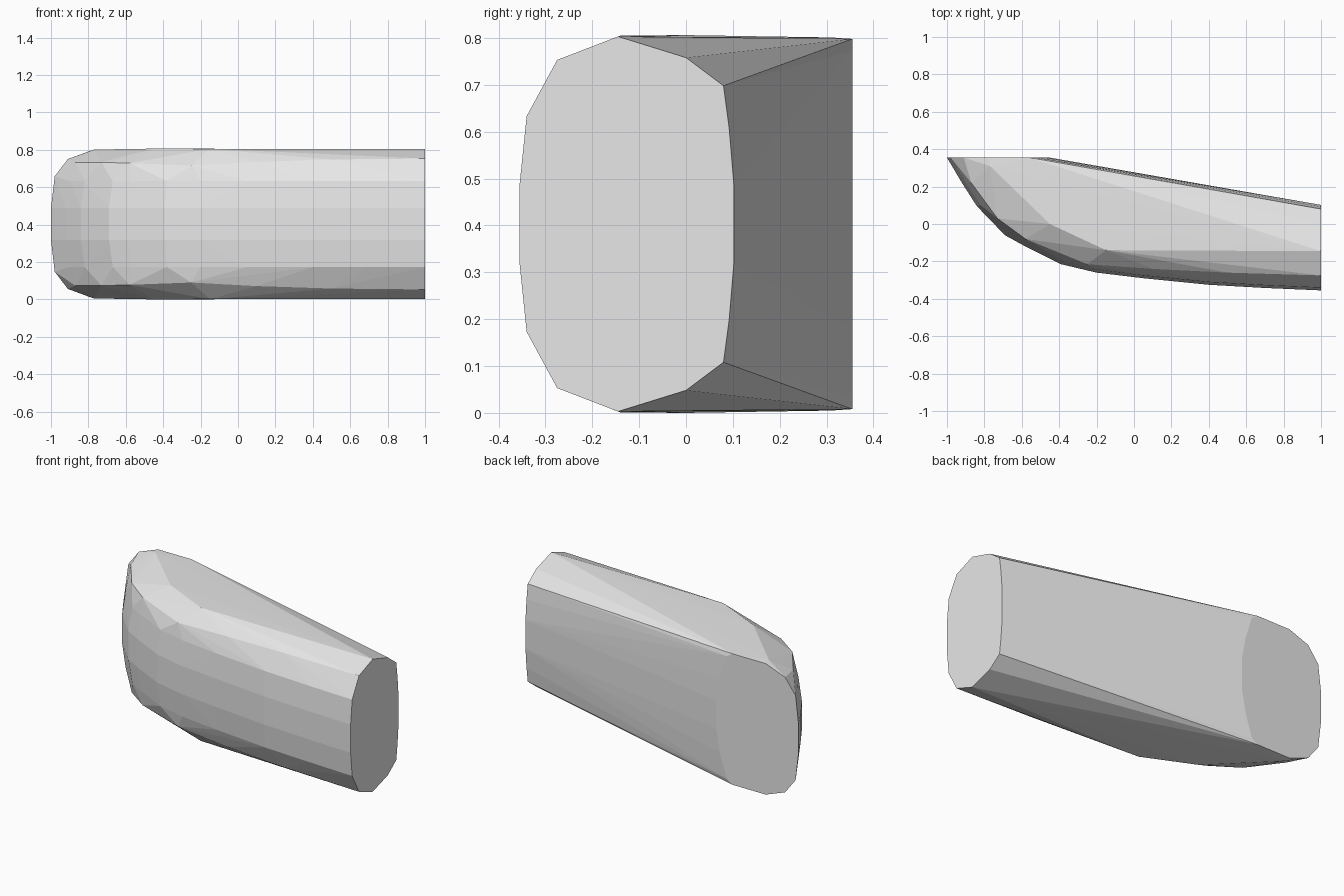
import bpy
import bmesh

if "Cube" in bpy.data.objects:
    bpy.data.objects.remove(bpy.data.objects["Cube"])

MID = 0.405  # height of the horizontal symmetry plane

# right end cap outline, upper half (y, z)
end_cap = [(-0.355, 0.49), (-0.34, 0.635), (-0.275, 0.755), (-0.145, 0.805),
           (0.0, 0.76), (0.08, 0.70), (0.092, 0.61), (0.102, 0.49)]

# flat rear patch outline, upper half (x, z)
rear_patch = [(-1.0, 0.49), (-0.98, 0.66), (-0.91, 0.752), (-0.78, 0.80),
              (-0.56, 0.80), (-0.52, 0.775), (-0.475, 0.63), (-0.45, 0.49)]

# curved nose and front, as rows of (x, y) at rising heights
belly_row = [(-0.92, 0.22), (-0.84, 0.095), (-0.69, -0.06), (-0.59, -0.115),
             (-0.39, -0.215), (-0.2, -0.26), (0.05, -0.29), (0.4, -0.325),
             (0.7, -0.342)]
shoulder_row = [(-0.90, 0.22), (-0.82, 0.10), (-0.67, -0.05), (-0.575, -0.103),
                (-0.38, -0.20), (-0.2, -0.243), (0.05, -0.275), (0.4, -0.31),
                (0.7, -0.327)]
chamfer_row = [(-0.87, 0.22, 0.735), (-0.73, 0.03, 0.735), (-0.58, -0.08, 0.73),
               (-0.25, -0.215, 0.718), (0.1, -0.24, 0.737), (0.5, -0.26, 0.75)]
crown_row = [(-0.77, 0.31, 0.803), (-0.45, 0.0, 0.808), (-0.15, -0.14, 0.807)]

upper = [(1.0, y, z) for y, z in end_cap]
upper += [(x, 0.355, z) for x, z in rear_patch]
upper += [(x, y, 0.49) for x, y in belly_row]
upper += [(x, y, 0.635) for x, y in shoulder_row]
upper += chamfer_row + crown_row

# wrap both mirrored halves in one faceted convex shell
bm = bmesh.new()
for x, y, z in upper:
    bm.verts.new((x, y, z))
    bm.verts.new((x, y, 2 * MID - z))
hull = bmesh.ops.convex_hull(bm, input=bm.verts[:])
loose = {v for v in hull["geom_interior"] + hull["geom_unused"]
         if isinstance(v, bmesh.types.BMVert)}
bmesh.ops.delete(bm, geom=list(loose), context='VERTS')
bmesh.ops.dissolve_limit(bm, angle_limit=0.01, verts=bm.verts[:], edges=bm.edges[:])
bmesh.ops.recalc_face_normals(bm, faces=bm.faces[:])

# stand the shell on the ground
low = min(v.co.z for v in bm.verts)
bmesh.ops.translate(bm, verts=bm.verts[:], vec=(0, 0, -low))

mesh = bpy.data.meshes.new("faceted_shell")
bm.to_mesh(mesh)
bm.free()
grey = bpy.data.materials.new("light_grey")
grey.diffuse_color = (0.8, 0.8, 0.8, 1)
grey.use_nodes = True
grey.node_tree.nodes["Principled BSDF"].inputs["Base Color"].default_value = grey.diffuse_color
mesh.materials.append(grey)
shell = bpy.data.objects.new("faceted_shell", mesh)
bpy.context.collection.objects.link(shell)
